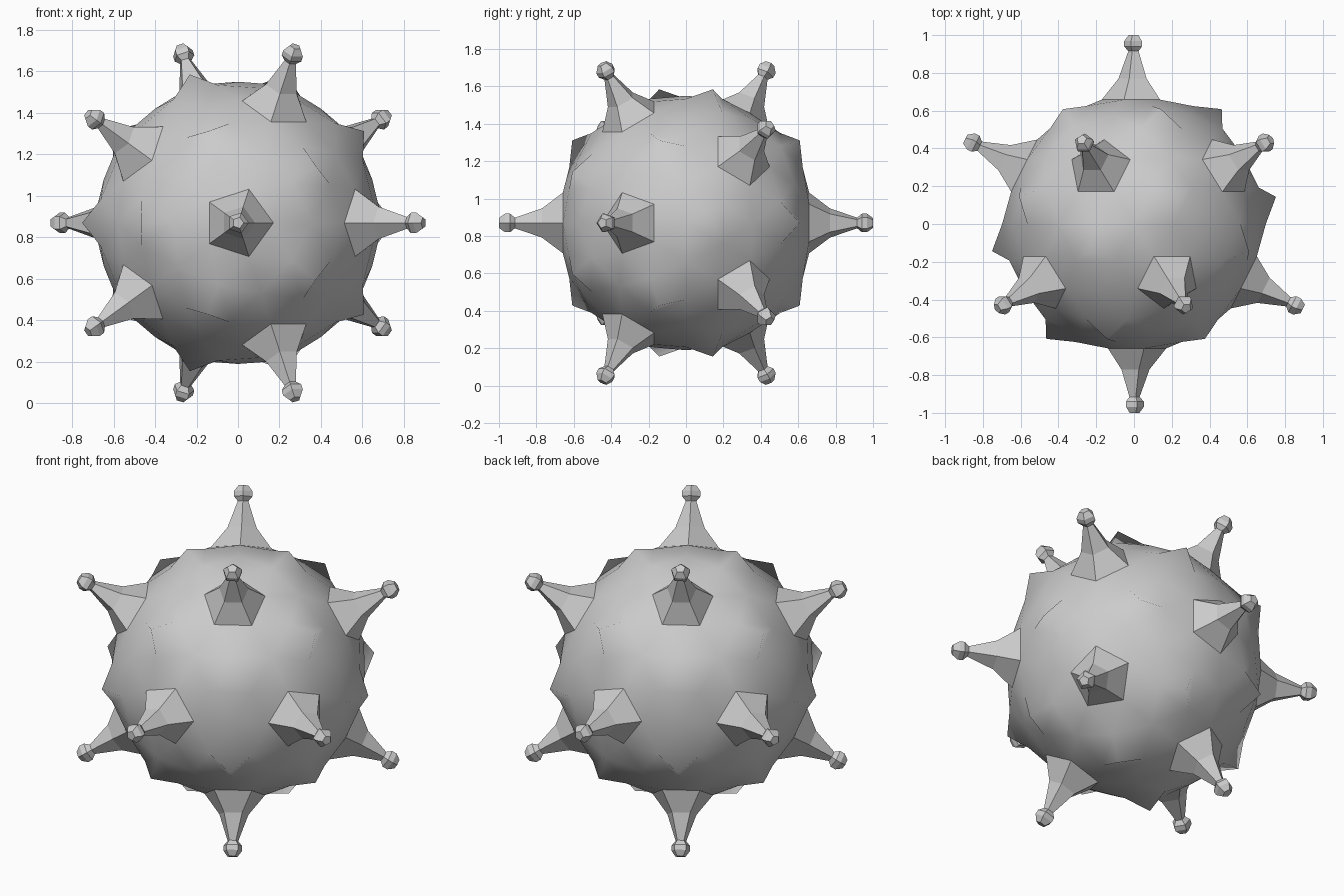
import bpy, bmesh
from math import pi
from mathutils import Matrix, Vector

if "Cube" in bpy.data.objects:
    bpy.data.objects.remove(bpy.data.objects["Cube"])

CENTRE = Vector((0, 0, 0.87))
R, BUMP = 0.68, 0.765
# distance from centre, radius: flared stalk, neck, knob
PROFILE = [(0.77, 0.082), (0.915, 0.03), (0.94, 0.052), (0.968, 0.052), (1.0, 0.028)]


def add_object(name, bm):
    bmesh.ops.recalc_face_normals(bm, faces=bm.faces)
    mesh = bpy.data.meshes.new(name)
    bm.to_mesh(mesh)
    bm.free()
    ob = bpy.data.objects.new(name, mesh)
    ob.location = CENTRE
    bpy.context.collection.objects.link(ob)


# Ball with one five-sided pole facing the front
turn = Matrix.Rotation(-pi / 2, 4, 'X') @ Matrix.Rotation(pi, 4, 'Z')
body = bmesh.new()
bmesh.ops.create_icosphere(body, subdivisions=3, radius=R, matrix=turn)
poles = [v for v in body.verts if len(v.link_edges) == 5]
axes = [v.co.normalized() for v in poles]

# Pointed bumps midway between each three neighbouring spikes
centres = []
for f in body.faces:
    c = f.calc_center_median().normalized()
    near = sorted((c.dot(a) for a in axes), reverse=True)
    if near[0] - near[2] < 0.02:
        centres.append(f)
raised = {v for f in centres for v in f.verts}
for v in raised:
    v.co = v.co.normalized() * 0.698
for v in bmesh.ops.poke(body, faces=centres)['verts']:
    v.co = v.co.normalized() * BUMP

# Five-sided spikes growing out of the poles
for i, (pole, axis) in enumerate(zip(poles, axes)):
    base = []
    loop = pole.link_loops[0]
    for _ in range(5):
        base.append(loop.link_loop_next.vert.co.copy())
        loop = loop.link_loop_prev.link_loop_radial_next
    bm = bmesh.new()
    ring = [bm.verts.new(p) for p in base]
    sides = [(p - axis * p.dot(axis)).normalized() for p in base]
    for d, r in PROFILE:
        new = [bm.verts.new(axis * d + s * r) for s in sides]
        for k in range(5):
            n = (k + 1) % 5
            bm.faces.new((ring[k], ring[n], new[n], new[k]))
        ring = new
    cap = bm.faces.new(ring)
    # open shell: orient outward from the axis
    bm.normal_update()
    add_object(f"spike_{i + 1}", bm)

bmesh.ops.delete(body, geom=poles, context='VERTS')
for f in body.faces:
    f.smooth = True
add_object("body", body)
